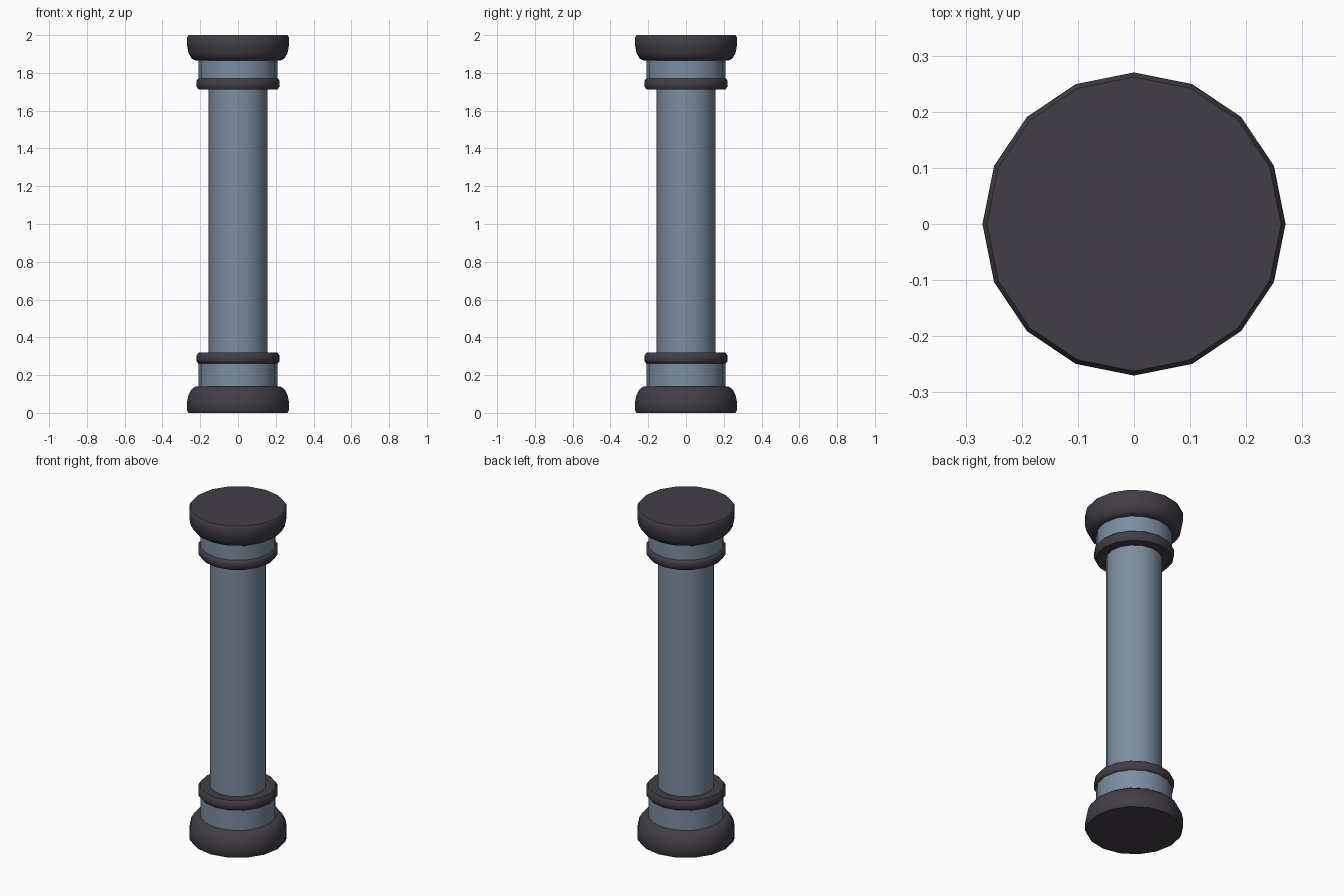
import bpy, bmesh, math

if "Cube" in bpy.data.objects:
    bpy.data.objects.remove(bpy.data.objects["Cube"])

SIDES = 16

def material(name, color):
    m = bpy.data.materials.new(name)
    m.diffuse_color = (*color, 1)
    m.use_nodes = True
    m.node_tree.nodes["Principled BSDF"].inputs["Base Color"].default_value = m.diffuse_color
    return m

stone = material("blue_stone", (0.20, 0.27, 0.35))
dark = material("dark_trim", (0.055, 0.048, 0.062))

def lathe(name, profile, mat, caps=True, flip=False, angle=50):
    """Spin an (r, z) profile around z; flip mirrors it about mid height."""
    if flip:
        profile = [(r, 2 - z) for r, z in reversed(profile)]
    bm = bmesh.new()
    rings = [[bm.verts.new((r * math.cos(2 * math.pi * i / SIDES),
                            r * math.sin(2 * math.pi * i / SIDES), z))
              for i in range(SIDES)] for r, z in profile]
    for a, b in zip(rings, rings[1:]):
        for i in range(SIDES):
            j = (i + 1) % SIDES
            bm.faces.new((a[i], a[j], b[j], b[i]))
    if caps:
        bm.faces.new(rings[0][::-1])
        bm.faces.new(rings[-1])
    me = bpy.data.meshes.new(name)
    bm.to_mesh(me)
    bm.free()
    ob = bpy.data.objects.new(name, me)
    bpy.context.collection.objects.link(ob)
    me.materials.append(mat)
    bpy.ops.object.select_all(action='DESELECT')
    ob.select_set(True)
    bpy.context.view_layer.objects.active = ob
    bpy.ops.object.shade_smooth_by_angle(angle=math.radians(angle))
    return ob

# Main shaft, running between the two rings
lathe("shaft", [(0.155, 0.30), (0.155, 1.73)], stone, caps=False)

# Lower plinth, neck and ring
lathe("base", [(0.262, 0), (0.27, 0.015), (0.27, 0.055), (0.262, 0.095),
               (0.246, 0.125), (0.225, 0.14)], dark)
lathe("lower_neck", [(0.208, 0.13), (0.208, 0.275)], stone, caps=False)
ring = [(0.15, 0.262), (0.21, 0.262), (0.22, 0.273), (0.22, 0.303),
        (0.209, 0.32), (0.15, 0.32)]
lathe("lower_ring", ring, dark, caps=False)

# Upper ring, neck and capital
lathe("upper_ring", [(r, z - 0.032) for r, z in ring], dark, caps=False, flip=True) \
    .location.z = -0.002
bpy.data.objects["upper_ring"].location.z = -0.0  # placed below
bpy.data.objects["upper_ring"].location.z = 1.741 - 1.741
lathe("upper_neck", [(0.208, 1.725), (0.208, 1.875)], stone, caps=False)
lathe("capital", [(0.225, 1.865), (0.246, 1.877), (0.262, 1.905),
                  (0.27, 1.945), (0.27, 1.988), (0.262, 2.0)], dark)
